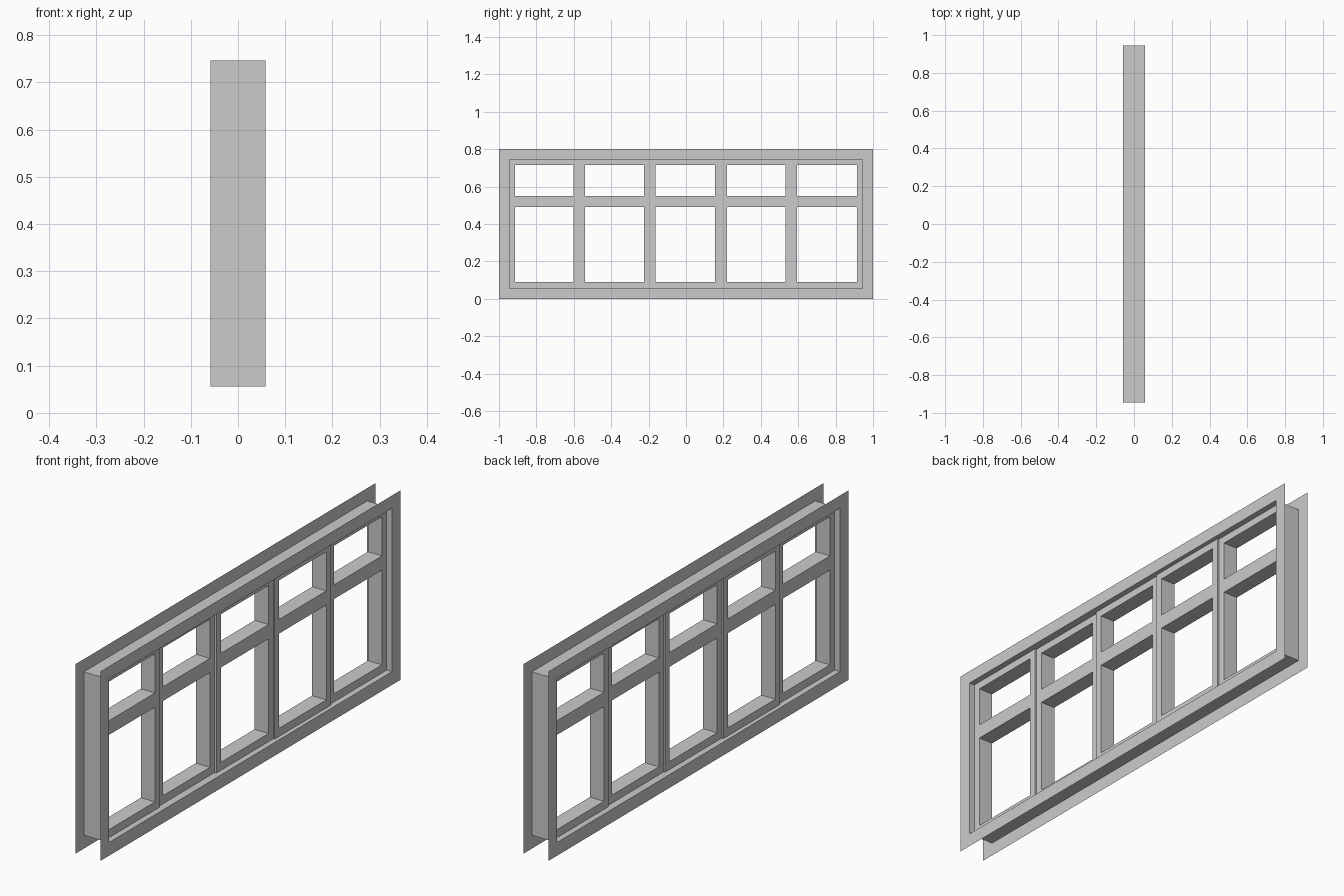
import bpy, bmesh

if "Cube" in bpy.data.objects:
    bpy.data.objects.remove(bpy.data.objects["Cube"])

HX = 0.058                       # half depth of the casing
Y0, Z0, Z1 = 0.945, 0.056, 0.746  # clear opening


def lattice(name, ys, zs, holes, x, depth=0.0):
    """Flat panel in the YZ plane made of grid cells minus holes, optionally extruded back."""
    bm = bmesh.new()
    v = [[bm.verts.new((x, y, z)) for z in zs] for y in ys]
    for i in range(len(ys) - 1):
        for j in range(len(zs) - 1):
            if (i, j) not in holes:
                bm.faces.new((v[i][j], v[i + 1][j], v[i + 1][j + 1], v[i][j + 1]))
    if depth:
        front = bm.faces[:]
        new = bmesh.ops.extrude_face_region(bm, geom=front, use_keep_orig=True)["geom"]
        bmesh.ops.translate(bm, vec=(-depth, 0, 0),
                            verts=[g for g in new if isinstance(g, bmesh.types.BMVert)])
        bmesh.ops.recalc_face_normals(bm, faces=bm.faces)
    bmesh.ops.delete(bm, geom=[w for w in bm.verts if not w.link_faces], context='VERTS')
    return finish(name, bm)


def finish(name, bm):
    me = bpy.data.meshes.new(name)
    bm.to_mesh(me)
    bm.free()
    ob = bpy.data.objects.new(name, me)
    bpy.context.collection.objects.link(ob)
    return ob


# Flat trim on one face, mirrored to the other
trim = lattice("trim", [-1, -Y0, Y0, 1], [0, Z0, Z1, 0.8], {(1, 1)}, HX)
mirror = trim.modifiers.new("other_side", 'MIRROR')
mirror.use_axis = (True, False, False)

# Thin jamb sleeve joining the two trims
bm = bmesh.new()
ring = [(-Y0, Z0), (Y0, Z0), (Y0, Z1), (-Y0, Z1)]
near = [bm.verts.new((HX, y, z)) for y, z in ring]
far = [bm.verts.new((-HX, y, z)) for y, z in ring]
for i in range(4):
    k = (i + 1) % 4
    bm.faces.new((near[i], far[i], far[k], near[k]))
finish("jamb", bm)

# Five sashes, slightly staggered in depth, each with two panes left open
edges = [-Y0, -0.570, -0.193, 0.187, 0.563, Y0]
shifts = [0, -0.007, 0.001, 0.007, 0]
STILE, HALF = 0.031, 0.033
for n, dx in enumerate(shifts):
    a, b = edges[n], edges[n + 1]
    lattice(f"sash_{n + 1}", [a, a + STILE, b - STILE, b],
            [Z0, 0.09, 0.49, 0.55, 0.715, Z1], {(1, 1), (1, 3)},
            HALF + dx, 2 * HALF)
